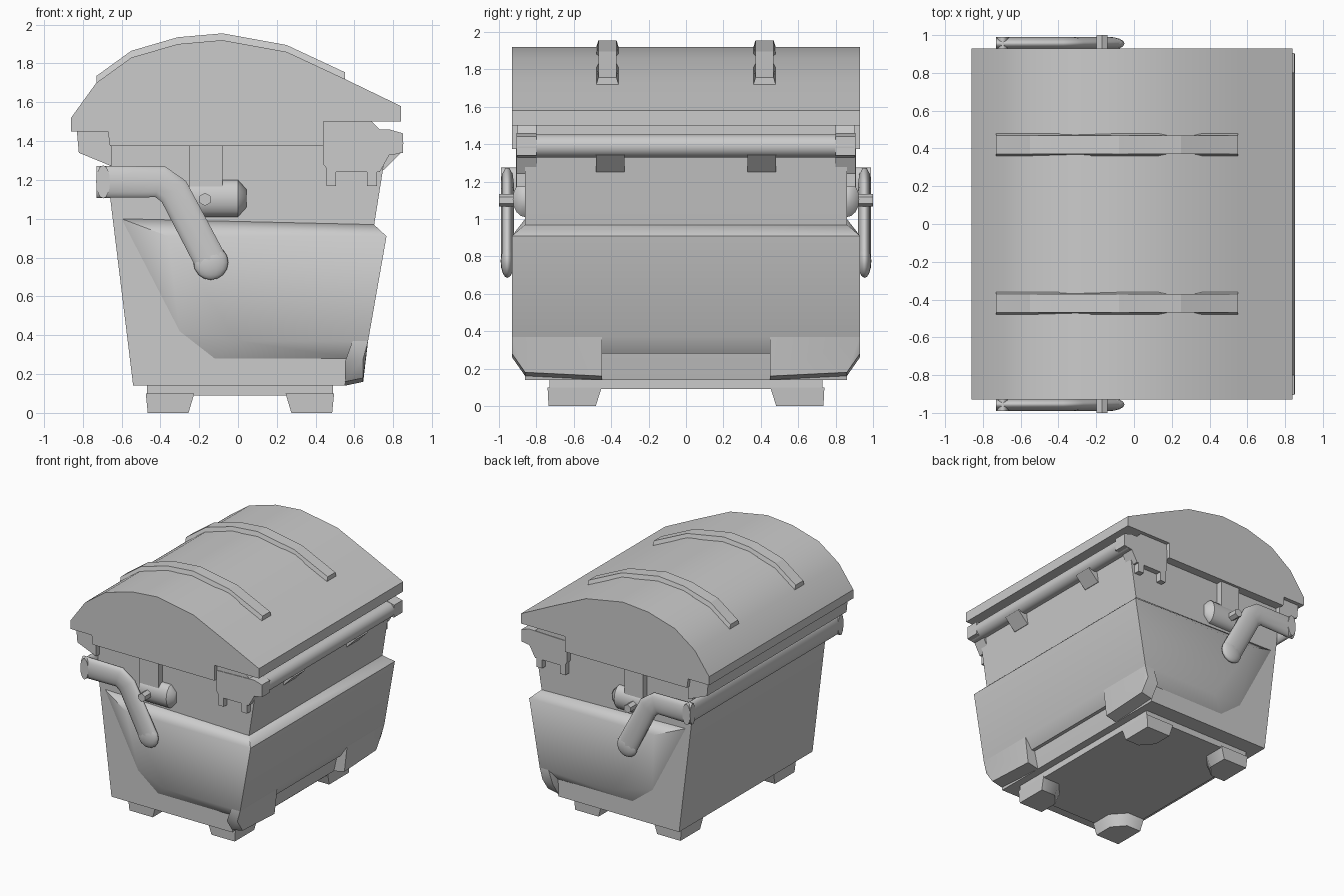
import bpy, bmesh, math
from mathutils import Vector

cube = bpy.data.objects.get("Cube")
if cube:
    bpy.data.objects.remove(cube, do_unlink=True)

grey = bpy.data.materials.new("plain_grey")
grey.use_nodes = True
colour = (0.6, 0.6, 0.6, 1)
grey.diffuse_color = colour
grey.node_tree.nodes["Principled BSDF"].inputs["Base Color"].default_value = colour


def finish(name, bm, angle=None):
    """Turn a bmesh into an object; angle is the sharpest smoothed edge."""
    bmesh.ops.recalc_face_normals(bm, faces=bm.faces)
    mesh = bpy.data.meshes.new(name)
    bm.to_mesh(mesh)
    bm.free()
    ob = bpy.data.objects.new(name, mesh)
    bpy.context.collection.objects.link(ob)
    mesh.materials.append(grey)
    if angle:
        bpy.ops.object.select_all(action='DESELECT')
        ob.select_set(True)
        bpy.context.view_layer.objects.active = ob
        bpy.ops.object.shade_smooth_by_angle(angle=math.radians(angle))
    return ob


def prism(name, outline, y0, y1, angle=None):
    """Extrude an x-z outline along y."""
    bm = bmesh.new()
    face = bm.faces.new([bm.verts.new((x, y0, z)) for x, z in outline])
    out = bmesh.ops.extrude_face_region(bm, geom=[face])
    moved = [v for v in out["geom"] if isinstance(v, bmesh.types.BMVert)]
    bmesh.ops.translate(bm, verts=moved, vec=(0, y1 - y0, 0))
    return finish(name, bm, angle)


def hull(name, points, angle=None):
    bm = bmesh.new()
    for p in points:
        bm.verts.new(p)
    out = bmesh.ops.convex_hull(bm, input=bm.verts)
    spare = [g for g in out["geom_interior"] if isinstance(g, bmesh.types.BMVert)]
    bmesh.ops.delete(bm, geom=spare, context='VERTS')
    bmesh.ops.dissolve_limit(bm, angle_limit=0.01, verts=bm.verts, edges=bm.edges)
    return finish(name, bm, angle)


def box(name, x0, x1, y0, y1, z0, z1):
    return prism(name, [(x0, z0), (x1, z0), (x1, z1), (x0, z1)], y0, y1)


def rod(name, start, end, radius, sides=16, tip=None):
    a, b = Vector(start), Vector(end)
    bm = bmesh.new()
    bmesh.ops.create_cone(bm, cap_ends=True, segments=sides, radius1=radius,
                          radius2=radius if tip is None else tip, depth=(b - a).length)
    turn = (b - a).to_track_quat('Z', 'Y').to_matrix().to_4x4()
    bmesh.ops.transform(bm, matrix=turn, verts=bm.verts)
    bmesh.ops.translate(bm, verts=bm.verts, vec=(a + b) / 2)
    return finish(name, bm, 50)


# Tapered tub
tub = [(-0.54, 0.14), (0.55, 0.14), (0.60, 0.36), (0.70, 0.96),
       (0.77, 1.40), (-0.66, 1.40), (-0.66, 1.12)]
prism("tub", tub, -0.86, 0.86, 40)

# Swollen belt around the front, back and one end of the tub
outer = [(-0.36, 0.91), (-0.14, 0.58), (0.0, 0.37), (0.67, 0.37), (0.765, 0.91)]
inner = [(-0.6, 1.0), (-0.3, 0.42), (-0.12, 0.28), (0.61, 0.28), (0.70, 0.97)]
belt = [(x, s * 0.93, z) for s in (-1, 1) for x, z in outer]
belt += [(x, s * 0.86, z) for s in (-1, 1) for x, z in inner]
hull("belt", belt, 50)

# Domed lid with a dropped skirt
dome = [(-0.86, 1.52), (-0.73, 1.70), (-0.55, 1.83), (-0.31, 1.90), (-0.08, 1.92),
        (0.25, 1.86), (0.55, 1.72), (0.84, 1.58)]
under = [(0.84, 1.50), (0.44, 1.50), (0.44, 1.375), (-0.66, 1.375),
         (-0.67, 1.45), (-0.86, 1.45)]
prism("lid", dome + under, -0.93, 0.93, 35)
prism("rear_lip", [(-0.83, 1.45), (-0.82, 1.34), (-0.65, 1.27), (-0.65, 1.45)], -0.9, 0.9)

# Raised ribs over the lid
for s in (-1, 1):
    arch = dome[1:-1]
    pts = [(x, z + 0.035) for x, z in arch] + [(x, z - 0.02) for x, z in reversed(arch)]
    rib = prism("lid_rib", pts, s * 0.42 - 0.065, s * 0.42 + 0.065)
    count = len(arch)
    for i, v in enumerate(rib.data.vertices):
        if i % (2 * count) < count:
            v.co.y = s * 0.42 + (v.co.y - s * 0.42) * 0.75
    rib.data.update()

# Base plate and feet
box("base_plate", -0.47, 0.49, -0.73, 0.73, 0.09, 0.145)
for fx in (-0.475, 0.495):
    for s in (-1, 1):
        dx = 1 if fx < 0 else -1
        top = [(0, 0), (0.25, 0), (0.25, 0.18), (0.15, 0.29), (0, 0.29)]
        foot = [(fx + dx * a, s * (0.74 - b), 0.1) for a, b in top]
        foot += [(fx + dx * (0.01 + a * 0.84), s * (0.735 - b * 0.87), 0) for a, b in top]
        hull("foot", foot, 60)

# Rail along the opening side, with its brackets
rod("front_rail", (0.79, -0.9, 1.39), (0.79, 0.9, 1.39), 0.062)
box("rail_backing", 0.68, 0.79, -0.9, 0.9, 1.34, 1.45)
for s in (-1, 1):
    prism("rail_bracket", [(0.70, 1.25), (0.75, 1.25), (0.84, 1.34), (0.70, 1.40)],
          s * 0.33, s * 0.48)

# Carrying bar along the hinge side
bar = rod("carry_bar", (-0.695, -0.99, 1.19), (-0.695, 0.99, 1.19), 0.085)
for v in bar.data.vertices:
    v.co.x = -0.695 + (v.co.x + 0.695) * 0.42

for s in (-1, 1):
    # Bent handle arm
    path = [(-0.73, 1.19), (-0.40, 1.19), (-0.33, 1.14), (-0.14, 0.78)]
    curve = bpy.data.curves.new("handle_arm", 'CURVE')
    curve.dimensions = '3D'
    curve.bevel_depth = 0.087
    curve.bevel_resolution = 3
    curve.use_fill_caps = True
    spline = curve.splines.new('POLY')
    spline.points.add(len(path) - 1)
    for p, (x, z) in zip(spline.points, path):
        p.co = (x, 0, z, 1)
    curve.materials.append(grey)
    arm = bpy.data.objects.new("handle_arm", curve)
    arm.location.y = s * 0.955
    arm.scale.y = 0.4
    bpy.context.collection.objects.link(arm)
    bm = bmesh.new()
    bmesh.ops.create_uvsphere(bm, u_segments=16, v_segments=8, radius=0.09)
    tip = finish("handle_end", bm, 60)
    tip.location = (-0.14, s * 0.955, 0.775)
    tip.scale.y = 0.4

    # Hinge strap, barrel and bolt
    box("hinge_strap", -0.25, -0.08, s * 0.84, s * 0.91, 1.15, 1.40)
    barrel = rod("hinge_barrel", (-0.25, s * 0.86, 1.105), (0.0, s * 0.86, 1.105), 0.095)
    end = rod("hinge_cap", (0.0, s * 0.86, 1.105), (0.045, s * 0.86, 1.105), 0.095, tip=0.045)
    for part in (barrel, end):
        for v in part.data.vertices:
            v.co.y = s * 0.86 + (v.co.y - s * 0.86) * 0.7
    rod("hinge_bolt", (-0.17, s * 0.9, 1.1), (-0.17, s, 1.1), 0.034, 6)

    # Rail end clamp with knob and prongs
    clamp = [(0.44, 1.45), (0.44, 1.28), (0.47, 1.24), (0.73, 1.24),
             (0.78, 1.33), (0.85, 1.34), (0.85, 1.44), (0.78, 1.46)]
    prism("rail_clamp", clamp, s * 0.80, s * 0.905, 40)
    prism("clamp_knob", [(0.44, 1.44), (0.75, 1.44), (0.69, 1.50), (0.44, 1.50)],
          s * 0.80, s * 0.90)
    for px in (0.455, 0.665):
        box("clamp_prong", px, px + 0.05, s * 0.83, s * 0.905, 1.17, 1.26)

    # Lower corner guard on the opening side
    hull("corner_guard", [(x, s * y, z) for y, lift in ((0.93, 0.12), (0.86, 0.02), (0.45, 0))
         for x, z in ((0.55, 0.14 + lift), (0.645, 0.16 + lift), (0.67, 0.37), (0.59, 0.37))], 50)
